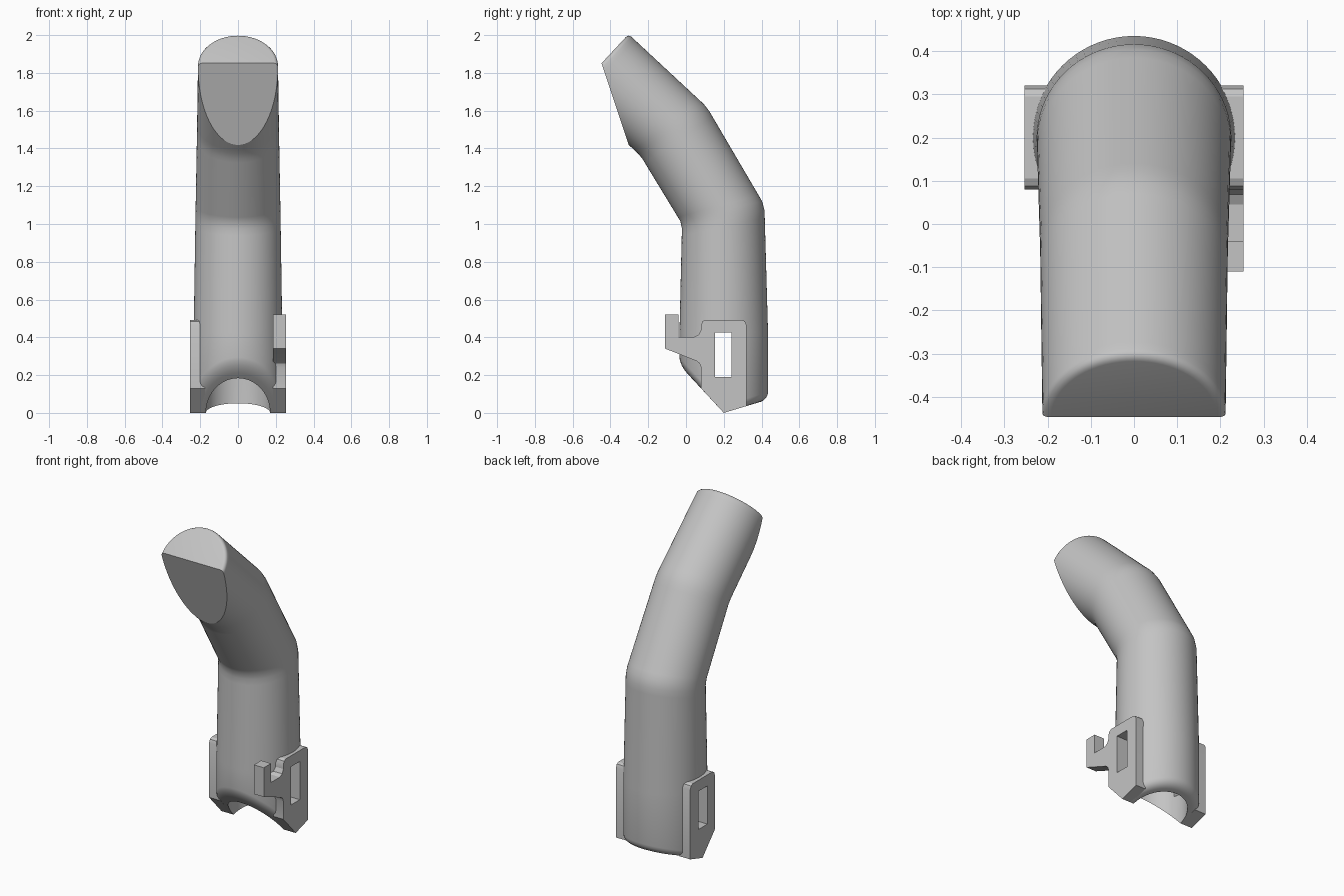
import bpy
import bmesh
from math import sin, cos, pi
from mathutils import Vector

cube = bpy.data.objects.get("Cube")
if cube:
    bpy.data.objects.remove(cube, do_unlink=True)

grey = bpy.data.materials.new("light_grey_plastic")
grey.use_nodes = True
colour = (0.55, 0.55, 0.55, 1)
grey.diffuse_color = colour
grey.node_tree.nodes["Principled BSDF"].inputs["Base Color"].default_value = colour

SEGMENTS = 72


def make_object(name, bm):
    bmesh.ops.recalc_face_normals(bm, faces=bm.faces[:])
    mesh = bpy.data.meshes.new(name)
    bm.to_mesh(mesh)
    bm.free()
    mesh.materials.append(grey)
    obj = bpy.data.objects.new(name, mesh)
    bpy.context.collection.objects.link(obj)
    return obj


def prism(name, profile, x0, x1):
    """Extrude a side profile of (y, z) points from x0 to x1."""
    bm = bmesh.new()
    face = bm.faces.new([bm.verts.new((x0, y, z)) for y, z in profile])
    grown = bmesh.ops.extrude_face_region(bm, geom=[face])["geom"]
    verts = [g for g in grown if isinstance(g, bmesh.types.BMVert)]
    bmesh.ops.translate(bm, verts=verts, vec=(x1 - x0, 0, 0))
    return make_object(name, bm)


def cut(obj, cutter):
    mod = obj.modifiers.new("cut", 'BOOLEAN')
    mod.operation = 'DIFFERENCE'
    mod.solver = 'EXACT'
    mod.object = cutter


def finish(obj):
    bpy.ops.object.select_all(action='DESELECT')
    obj.select_set(True)
    bpy.context.view_layer.objects.active = obj
    for mod in list(obj.modifiers):
        bpy.ops.object.modifier_apply(modifier=mod.name)
    bpy.ops.object.shade_smooth_by_angle(angle=25 * pi / 180)


# Ring helpers for the bent tube
ANGLES = [2 * pi * i / SEGMENTS for i in range(SEGMENTS)]
CENTRE_Y = 0.2


def tilted_ring(centre, half, rx):
    return [Vector((rx * sin(a), centre[0] + half[0] * cos(a),
                    centre[1] + half[1] * cos(a))) for a in ANGLES]


def level_ring(radius, z):
    return tilted_ring((CENTRE_Y, z), (radius, 0), radius)


def saddle_ring(radius, lift):
    """Ring that follows the V-shaped lower end."""
    ring = level_ring(radius, 0)
    for p in ring:
        d = p.y - CENTRE_Y
        p.z = lift + (0.3 * d if d > 0 else -1.08 * d)
    return ring


# Bore, from its closed end down to the rim
R, BORE, ROUND = 0.235, 0.17, 0.04
rings = []
for k in range(1, 7):
    a = k * pi / 12
    rings.append(level_ring(BORE * sin(a), 0.75 + BORE * cos(a)))
rings.append(saddle_ring(BORE, 0))

# Rounded lower rim
for k in range(5):
    a = k * pi / 8
    rings.append(saddle_ring(R - ROUND * (1 - sin(a)), ROUND * (1 - cos(a))))

# Three straight lengths with softened mitres
END, HALF = Vector((-0.45, 1.848)), Vector((0.146, 0.157))
AXIS = Vector((-HALF.y, HALF.x)).normalized()
SOFT = 0.02
stations = [
    level_ring(R, 0.4),
    tilted_ring((0.197, 1.05), (0.218, 0.05), 0.225),
    tilted_ring((-0.065, 1.49), (0.175, 0.13), 0.217),
    tilted_ring(END - AXIS * SOFT, HALF, 0.212),
]
rings.append(stations[0])
for lower, upper in zip(stations, stations[1:]):
    for t in (0.04, 0.1, 0.9, 0.96):
        rings.append([p.lerp(q, t) for p, q in zip(lower, upper)])

# Rounded edge of the upper end
for k in range(5):
    a = k * pi / 8
    scale = 1 - SOFT * (1 - cos(a)) / HALF.length
    rings.append(tilted_ring(END - AXIS * SOFT * (1 - sin(a)),
                             HALF * scale, 0.212 * scale))

bm = bmesh.new()
loops = [[bm.verts.new(p) for p in ring] for ring in rings]
for low, high in zip(loops, loops[1:]):
    for i in range(SEGMENTS):
        j = (i + 1) % SEGMENTS
        bm.faces.new((low[i], low[j], high[j], high[i]))
bm.faces.new(loops[0])
bm.faces.new(loops[-1])
body = make_object("bent_tube_body", bm)

# Side plates; the left one carries a hook
foot = [(0.08, 0.13), (0.2, 0), (0.32, 0.036)]
top = [(0.32, 0.465), (0.312, 0.485), (0.295, 0.493),
       (0.105, 0.493), (0.088, 0.485), (0.08, 0.465)]
hook = [(0.08, 0.44), (0.068, 0.415), (0.045, 0.403), (-0.04, 0.403),
        (-0.04, 0.52), (-0.11, 0.52), (-0.11, 0.34),
        (0.055, 0.275), (0.072, 0.262), (0.08, 0.24)]
right_plate = prism("right_side_plate", foot + top, -0.253, -0.175)
left_plate = prism("left_side_plate_with_hook", foot + top + hook, 0.185, 0.253)

# Cutters: through slot and slanted tip face
slot = prism("slot_cutter", [(0.153, 0.19), (0.24, 0.19),
                             (0.24, 0.425), (0.153, 0.425)], -0.4, 0.4)
tip = prism("tip_cutter", [(-0.28, 1.35), (-0.46, 1.89),
                           (-0.8, 1.89), (-0.8, 1.35)], -0.4, 0.4)
cut(body, tip)
for part in (body, right_plate, left_plate):
    cut(part, slot)
    finish(part)
for helper in (slot, tip):
    bpy.data.objects.remove(helper, do_unlink=True)
